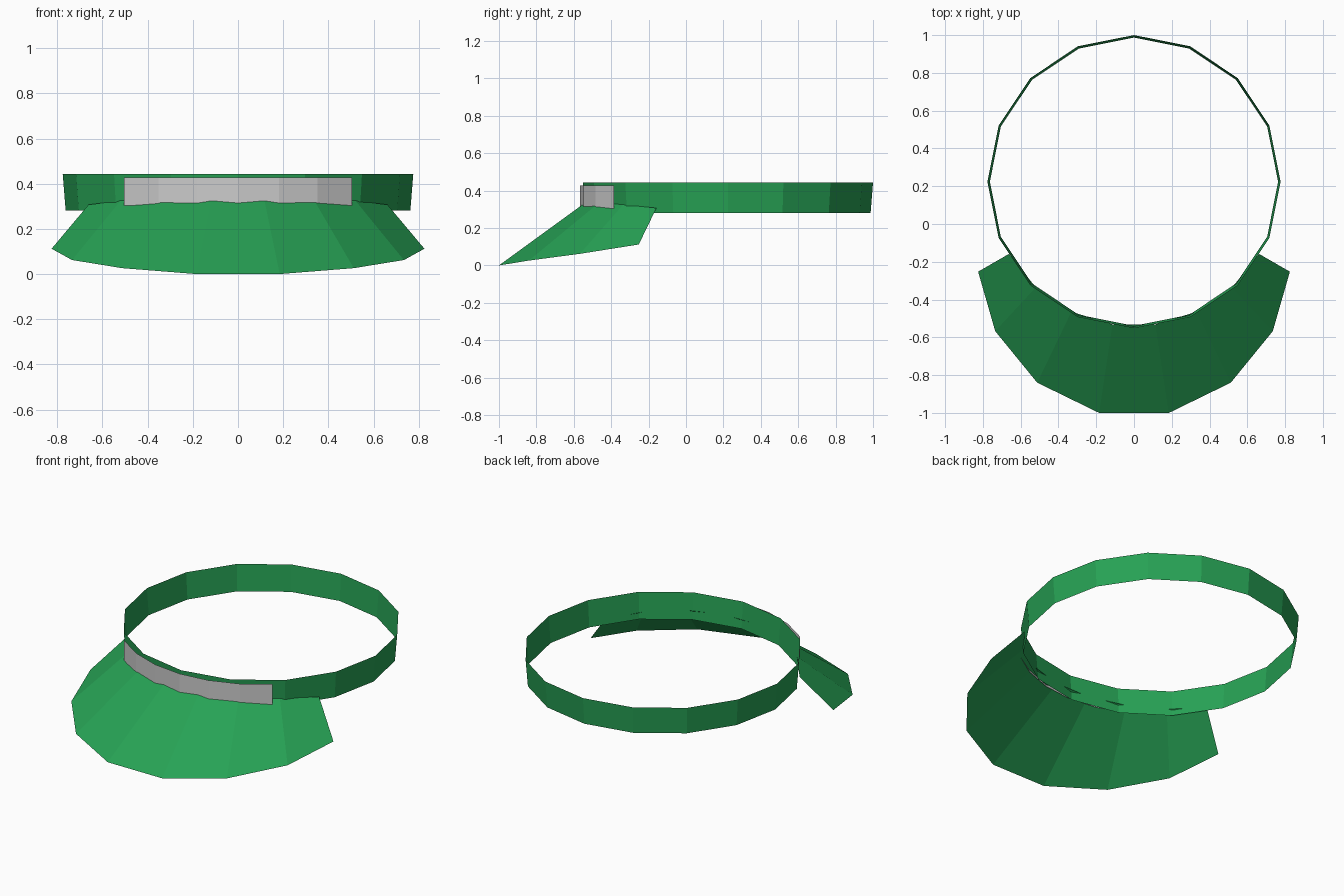
import bpy
from math import sin, cos, radians

if "Cube" in bpy.data.objects:
    bpy.data.objects.remove(bpy.data.objects["Cube"])


def strip(name, centre_y, lower, upper, color=None, closed=False):
    """Band of quads between two rows of (angle from the front, radius, z)."""
    n = len(lower)
    verts = [(r * sin(radians(a)), centre_y - r * cos(radians(a)), z)
             for a, r, z in lower + upper]
    faces = [(i, (i + 1) % n, n + (i + 1) % n, n + i)
             for i in range(n if closed else n - 1)]
    mesh = bpy.data.meshes.new(name)
    mesh.from_pydata(verts, [], faces)
    mesh.update()
    obj = bpy.data.objects.new(name, mesh)
    bpy.context.collection.objects.link(obj)
    if color:
        mesh.materials.append(color)
    return obj


green = bpy.data.materials.new("green")
green.diffuse_color = (0.02, 0.36, 0.09, 1)
green.use_nodes = True
green.node_tree.nodes["Principled BSDF"].inputs["Base Color"].default_value = green.diffuse_color

# Head band: 16-sided, slightly flared toward the top
angles = [i * 22.5 for i in range(16)]
strip("head_band", 0.224,
      [(a, 0.763, 0.281) for a in angles],
      [(a, 0.776, 0.443) for a in angles], green, closed=True)

# Brim: seven panels over 120 degrees, drooping toward the front
# half profile from centre to side: outer radius, outer z, inner z
half = [(1.238, 0.0, 0.341), (1.181, 0.026, 0.336),
        (1.080, 0.062, 0.325), (0.953, 0.112, 0.307)]
profile = half[::-1] + half
step = 120 / 7
strip("brim", 0.224,
      [(-60 + i * step, p[0], p[1]) for i, p in enumerate(profile)],
      [(-60 + i * step, 0.764, p[2]) for i, p in enumerate(profile)], green)

# Plain grey front panel wrapped around the band
angles = [-40 + i * 40 / 3 for i in range(7)]
strip("front_panel", 0.217,
      [(a, 0.785, 0.304) for a in angles],
      [(a, 0.785, 0.428) for a in angles])
